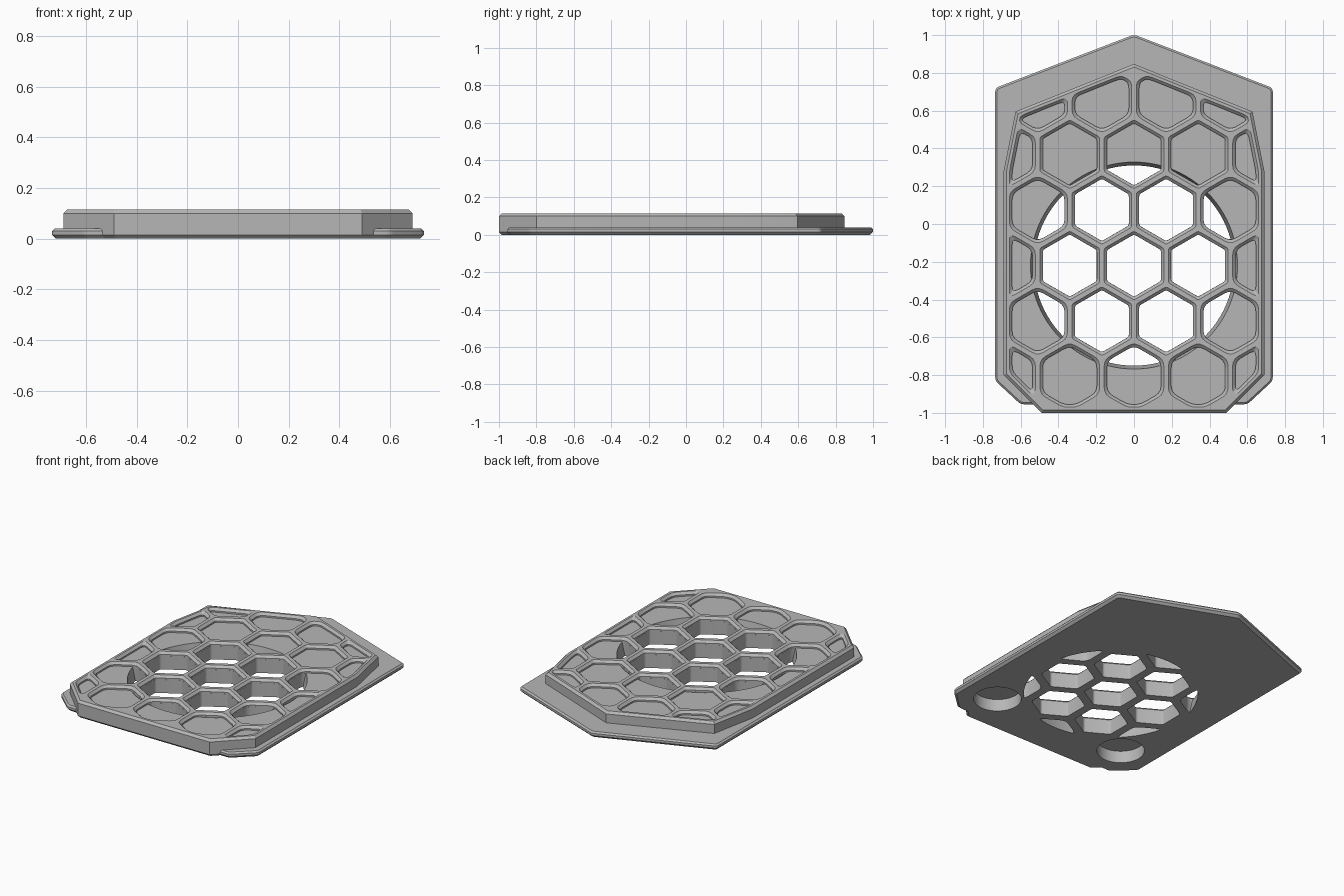
import bpy
import bmesh
import math
from mathutils import Vector

if "Cube" in bpy.data.objects:
    bpy.data.objects.remove(bpy.data.objects["Cube"], do_unlink=True)

HEIGHT = 0.115          # top of the honeycomb
FLOOR = 0.09            # floor of the blind cells
BEVEL = 0.015           # chamfer size
PITCH = 0.34            # distance between cell centres
CENTRE_Y = -0.22        # centre of the round opening


def mirrored(right_side):
    """Counter-clockwise outline from its right half, bottom to top."""
    left = [(-x, y) for x, y in reversed(right_side) if x > 0]
    return [Vector(p) for p in right_side + left]


def inset(poly, d, clip=None):
    """Clip a convex polygon by the edges of another, moved inward by d."""
    out = list(poly)
    ring = clip or poly
    for a, b in zip(ring, ring[1:] + ring[:1]):
        e = (b - a).normalized()
        n = Vector((-e.y, e.x))
        src, out = out, []
        for p, q in zip(src, src[1:] + src[:1]):
            dp, dq = (p - a).dot(n) - d, (q - a).dot(n) - d
            if dp >= 0:
                out.append(p)
            if dp * dq < 0:
                out.append(p.lerp(q, dp / (dp - dq)))
    return out


def rounded(poly, size):
    """Soften every corner of a polygon with a short curve."""
    out = []
    for i, p in enumerate(poly):
        ends = []
        for q in (poly[i - 1], poly[(i + 1) % len(poly)]):
            v = q - p
            ends.append(p + v * min(0.35, size / max(v.length, 1e-6)))
        for t in (0, 0.33, 0.67, 1):
            out.append(ends[0].lerp(p, t).lerp(p.lerp(ends[1], t), t))
    return out


def area(poly):
    return sum(p.x * q.y - q.x * p.y for p, q in zip(poly, poly[1:] + poly[:1])) / 2


def circle(x, y, r, n=96):
    return [Vector((x + r * math.cos(i * math.tau / n), y + r * math.sin(i * math.tau / n)))
            for i in range(n)]


def solid(name, stacks):
    """One object from convex stacks of (outline, height) sections."""
    mesh = bpy.data.meshes.new(name)
    total = bmesh.new()
    for stack in stacks:
        bm = bmesh.new()
        for loop, z in stack:
            for p in loop:
                bm.verts.new((p.x, p.y, z))
        bmesh.ops.remove_doubles(bm, verts=bm.verts[:], dist=1e-4)
        bmesh.ops.convex_hull(bm, input=bm.verts[:])
        loose = [v for v in bm.verts if not v.link_faces]
        bmesh.ops.delete(bm, geom=loose, context='VERTS')
        bmesh.ops.dissolve_limit(bm, angle_limit=0.005, verts=bm.verts[:], edges=bm.edges[:])
        bmesh.ops.recalc_face_normals(bm, faces=bm.faces[:])
        part = bpy.data.meshes.new("part")
        bm.to_mesh(part)
        bm.free()
        total.from_mesh(part)
        bpy.data.meshes.remove(part)
    total.to_mesh(mesh)
    total.free()
    obj = bpy.data.objects.new(name, mesh)
    bpy.context.collection.objects.link(obj)
    return obj


def combine(target, tool, operation):
    """Apply a boolean and discard the tool."""
    mod = target.modifiers.new(operation.title(), 'BOOLEAN')
    mod.operation = operation
    mod.solver = 'EXACT'
    mod.object = tool
    tool.hide_render = True
    bpy.context.view_layer.objects.active = target
    bpy.ops.object.modifier_apply(modifier=mod.name)
    bpy.data.objects.remove(tool, do_unlink=True)


# Thin base plate and raised frame, both with chamfered edges
plate_outline = rounded(mirrored([(0.6, -0.955), (0.735, -0.83), (0.735, 0.72), (0, 1.003)]), 0.02)
frame_outline = mirrored([(0.49, -1), (0.69, -0.8), (0.69, 0.28), (0.627, 0.595), (0, 0.847)])

panel = solid("honeycomb_panel", [[
    (inset(frame_outline, BEVEL), 0), (frame_outline, BEVEL),
    (frame_outline, HEIGHT - BEVEL), (inset(frame_outline, BEVEL), HEIGHT)]])
plate = solid("base_plate", [[
    (inset(plate_outline, BEVEL), 0), (plate_outline, BEVEL),
    (plate_outline, 0.03), (inset(plate_outline, 0.01), 0.04)]])
combine(panel, plate, 'UNION')


def cell_outline(x, y, grow):
    """Hexagon trimmed to the inside of the frame."""
    r = (PITCH / 2 - 0.027 + grow) / math.cos(math.pi / 6)
    hexagon = [Vector((x + r * math.cos(a), y + r * math.sin(a)))
               for a in (math.pi / 6 + i * math.pi / 3 for i in range(6))]
    trimmed = inset(hexagon, 0.045 - grow, frame_outline)
    whole = len(trimmed) == 6 and abs(area(trimmed) - area(hexagon)) < 1e-5
    return rounded(trimmed, 0.012 if whole else 0.035) if trimmed else []


# Honeycomb cells: blind recess, chamfered mouth, and shaft for the opening
recesses, mouths, shafts = [], [], []
for row in range(-3, 5):
    for col in range(-3, 4):
        x = (col + 0.5 * (row % 2)) * PITCH
        y = CENTRE_Y + row * PITCH * math.sqrt(3) / 2
        loop = cell_outline(x, y, 0)
        if len(loop) < 3 or area(loop) < 0.008:
            continue
        shoulder = HEIGHT - BEVEL
        recesses.append([(loop, FLOOR), (loop, HEIGHT + 0.02)])
        mouths.append([(cell_outline(x, y, z - shoulder), z) for z in (0.095, 0.125)])
        inner = inset(loop, 0.0005)
        shafts.append([(inner, -0.06), (inner, 0.11)])

combine(panel, solid("recess_cutter", recesses), 'DIFFERENCE')
combine(panel, solid("mouth_cutter", mouths), 'DIFFERENCE')

# Round, slightly tapered opening that leaves the honeycomb walls standing
opening = solid("opening_cutter", [[
    (circle(0, CENTRE_Y, 0.52), -0.05), (circle(0, CENTRE_Y, 0.55), 0.1)]])
combine(opening, solid("shaft_cutter", shafts), 'INTERSECT')
combine(panel, opening, 'DIFFERENCE')

# Two round pockets underneath the front corners
pockets = []
for side in (-1, 1):
    ring = circle(side * 0.49, -0.71, 0.145, 48)
    pockets.append([(ring, -0.05), (ring, 0.08)])
combine(panel, solid("pocket_cutter", pockets), 'DIFFERENCE')

# Plain grey finish
grey = bpy.data.materials.new("plain_grey")
grey.use_nodes = True
colour = (0.47, 0.47, 0.47, 1)
grey.diffuse_color = colour
grey.node_tree.nodes["Principled BSDF"].inputs["Base Color"].default_value = colour
panel.data.materials.clear()
panel.data.materials.append(grey)

# Smooth the round walls, keep every chamfer crisp
bpy.ops.object.select_all(action='DESELECT')
panel.select_set(True)
bpy.context.view_layer.objects.active = panel
bpy.ops.object.shade_smooth_by_angle(angle=math.radians(25))
